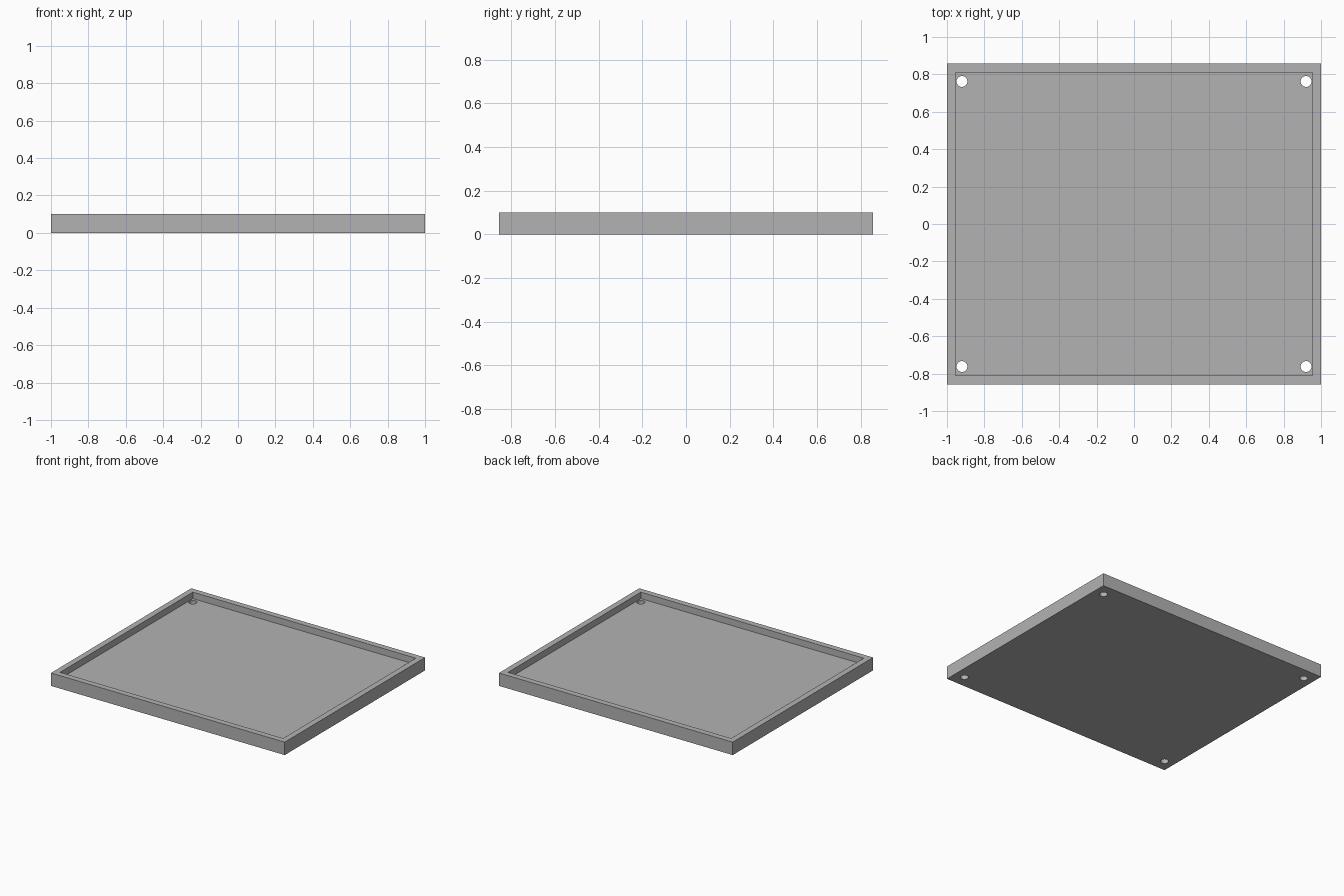
import bpy

cube = bpy.data.objects.get("Cube")
if cube:
    bpy.data.objects.remove(cube, do_unlink=True)

WIDTH, DEPTH, HEIGHT = 2.0, 1.714, 0.1
WALL, FLOOR = 0.046, 0.05
HOLE_X, HOLE_Y, HOLE_R = 0.92, 0.762, 0.029

grey = bpy.data.materials.new("plain grey")
grey.use_nodes = True
colour = (0.45, 0.45, 0.45, 1)
grey.diffuse_color = colour
grey.node_tree.nodes["Principled BSDF"].inputs["Base Color"].default_value = colour


def box(name, size, z):
    """Flat box with its base at height z."""
    bpy.ops.mesh.primitive_cube_add(size=1, location=(0, 0, z + size[2] / 2))
    ob = bpy.context.object
    ob.name = name
    ob.scale = size
    bpy.ops.object.transform_apply(location=True, rotation=False, scale=True)
    ob.data.materials.append(grey)
    return ob


def cut(target, cutter):
    """Subtract the cutter and keep it hidden."""
    cutter.hide_render = True
    cutter.hide_viewport = True
    mod = target.modifiers.new(cutter.name, 'BOOLEAN')
    mod.operation = 'DIFFERENCE'
    mod.solver = 'EXACT'
    mod.object = cutter
    bpy.context.view_layer.objects.active = target
    bpy.ops.object.modifier_apply(modifier=mod.name)
    bpy.data.objects.remove(cutter, do_unlink=True)


# Shallow tray with a raised rim
tray = box("tray", (WIDTH, DEPTH, HEIGHT), 0)
cut(tray, box("recess_cutter", (WIDTH - 2 * WALL, DEPTH - 2 * WALL, HEIGHT), FLOOR))

# Screw holes through the floor at the corners
for sx in (-1, 1):
    for sy in (-1, 1):
        bpy.ops.mesh.primitive_cylinder_add(
            vertices=32, radius=HOLE_R, depth=0.3,
            location=(sx * HOLE_X, sy * HOLE_Y, 0))
        hole = bpy.context.object
        hole.name = "hole_cutter"
        hole.data.materials.append(grey)
        cut(tray, hole)

# Smooth hole walls, crisp edges elsewhere
bpy.ops.object.select_all(action='DESELECT')
tray.select_set(True)
bpy.context.view_layer.objects.active = tray
bpy.ops.object.shade_smooth_by_angle()
